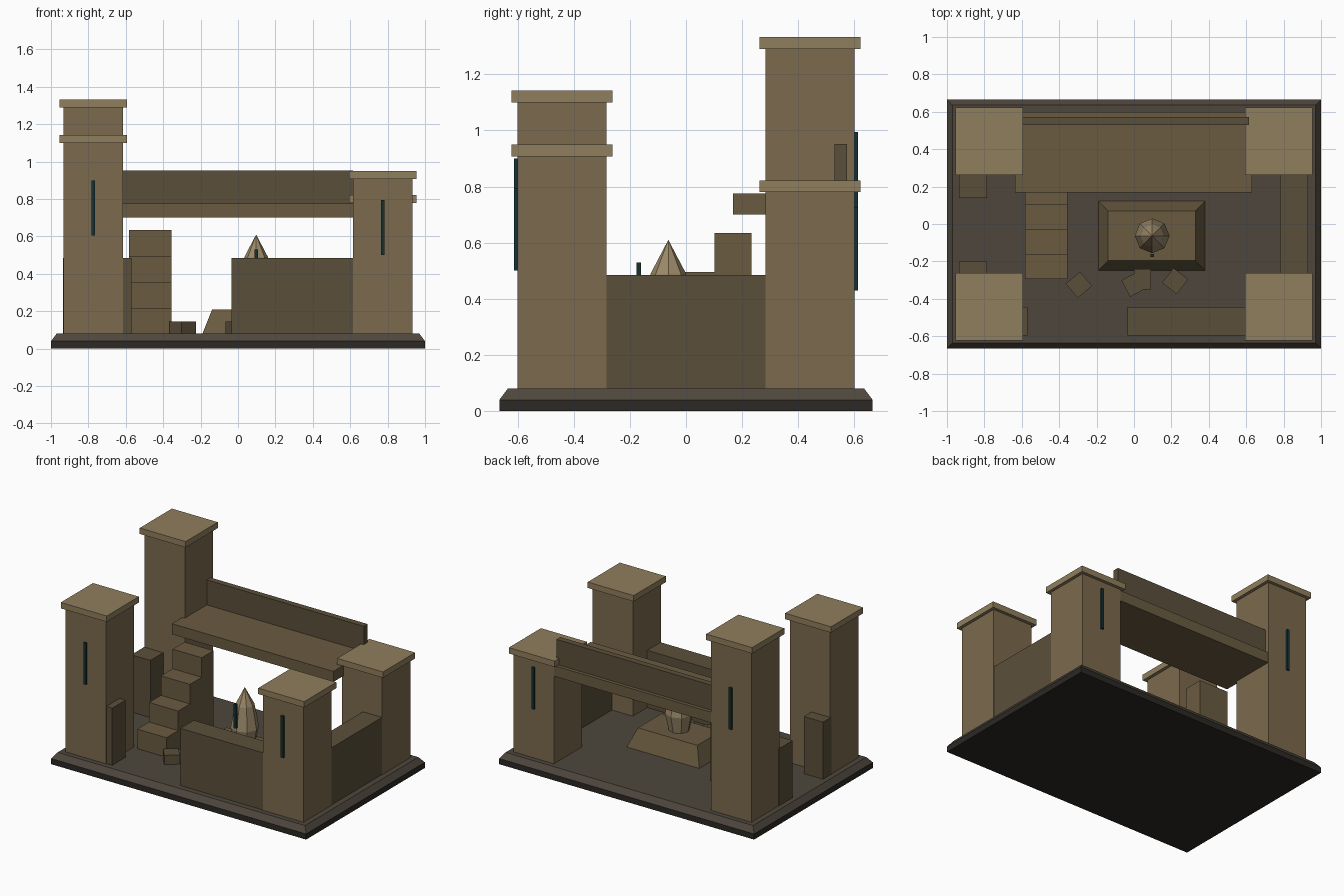
import bpy, bmesh, math

if "Cube" in bpy.data.objects:
    bpy.data.objects.remove(bpy.data.objects["Cube"])


def mat(name, r, g, b):
    m = bpy.data.materials.new(name)
    m.diffuse_color = (r, g, b, 1)
    m.use_nodes = True
    m.node_tree.nodes["Principled BSDF"].inputs["Base Color"].default_value = m.diffuse_color
    return m


STONE = mat("tower_stone", 0.20, 0.145, 0.075)
CAP = mat("cap_stone", 0.28, 0.21, 0.11)
BLOCK = mat("block_stone", 0.145, 0.105, 0.053)
WALL = mat("wall_stone", 0.105, 0.078, 0.043)
FLOOR = mat("floor_stone", 0.075, 0.062, 0.046)
DARK = mat("plinth_dark", 0.025, 0.022, 0.018)
TEAL = mat("slit_teal", 0.008, 0.03, 0.032)
CRYSTAL = mat("spire_stone", 0.33, 0.25, 0.14)


def finish(name, bm, material):
    bmesh.ops.recalc_face_normals(bm, faces=bm.faces[:])
    me = bpy.data.meshes.new(name)
    bm.to_mesh(me)
    bm.free()
    me.materials.append(material)
    ob = bpy.data.objects.new(name, me)
    bpy.context.collection.objects.link(ob)
    return ob


def box(name, x, y, z, material, inset=0.0, turn=0.0):
    """Box from (min, max) ranges; inset narrows the top, turn spins it about z."""
    bm = bmesh.new()
    bmesh.ops.create_cube(bm, size=1)
    for v in bm.verts:
        k = inset if v.co.z > 0 else 0
        v.co.x *= x[1] - x[0] - 2 * k
        v.co.y *= y[1] - y[0] - 2 * k
        v.co.z *= z[1] - z[0]
    ob = finish(name, bm, material)
    ob.location = (sum(x) / 2, sum(y) / 2, sum(z) / 2)
    ob.rotation_euler.z = math.radians(turn)
    return ob


def lathe(name, profile, sides, material):
    """Faceted solid from (radius, z) points; the last point is the apex."""
    bm = bmesh.new()
    rings = []
    for r, z in profile[:-1]:
        rings.append([bm.verts.new((r * math.cos(2 * math.pi * i / sides),
                                    r * math.sin(2 * math.pi * i / sides), z))
                      for i in range(sides)])
    tip = bm.verts.new((0, 0, profile[-1][1]))
    bm.faces.new(rings[0])
    for i in range(sides):
        j = (i + 1) % sides
        for a, b in zip(rings, rings[1:]):
            bm.faces.new((a[i], a[j], b[j], b[i]))
        bm.faces.new((rings[-1][i], rings[-1][j], tip))
    return finish(name, bm, material)


G = 0.08  # floor level

# Plinth with a chamfered upper course
box("plinth_lower", (-1, 1), (-0.665, 0.665), (0, 0.04), DARK)
box("plinth_floor", (-1, 1), (-0.665, 0.665), (0.04, G), FLOOR, inset=0.03)

# Corner towers: side signs, shaft top, slit bottom
towers = {
    "front_left": (-1, -1, 1.10, 0.605),
    "front_right": (1, -1, 0.907, 0.50),
    "back_left": (-1, 1, 1.29, 0.70),
    "back_right": (1, 1, 0.78, 0.43),
}
for name, (sx, sy, top, slit) in towers.items():
    cx, cy = sx * 0.774, sy * 0.442
    box(name + "_tower", (cx - 0.158, cx + 0.158), (cy - 0.158, cy + 0.158), (G, top), STONE)
    box(name + "_cap", (cx - 0.18, cx + 0.18), (cy - 0.18, cy + 0.18), (top, top + 0.042), CAP)
    fy = sy * 0.605
    box(name + "_slit", (cx - 0.01, cx + 0.01), (fy - 0.008, fy + 0.008), (slit, slit + 0.295), TEAL)

# Walls and broken wall stubs
W = (G, 0.485)
box("front_wall", (-0.035, 0.63), (-0.595, -0.445), W, WALL)
box("right_wall", (0.78, 0.93), (-0.295, 0.295), W, WALL)
box("front_wall_stub", (-0.63, -0.57), (-0.595, -0.445), W, WALL)
box("left_wall_stub_back", (-0.935, -0.785), (0.14, 0.295), W, WALL)
box("left_wall_stub_front", (-0.935, -0.785), (-0.295, -0.2), W, WALL)

# Raised walkway and its parapet
box("walkway", (-0.635, 0.63), (0.168, 0.598), (0.70, 0.775), BLOCK)
box("parapet", (-0.617, 0.615), (0.53, 0.573), (0.775, 0.952), WALL)

# Stairs
for i in range(4):
    y0 = -0.295 + 0.132 * i
    box("stair_%d" % (i + 1), (-0.583, -0.355), (y0, y0 + 0.132),
        (G, G + 0.1385 * (i + 1)), BLOCK)

# Altar with faceted spire and slit
box("altar", (-0.19, 0.38), (-0.248, 0.122), (G, 0.21), BLOCK, inset=0.052)
spire = lathe("spire", [(0.068, 0.21), (0.093, 0.33), (0.063, 0.49), (0, 0.61)], 8, CRYSTAL)
spire.location = (0.097, -0.063, 0)
box("spire_slit", (0.087, 0.107), (-0.176, -0.16), (0.36, 0.53), TEAL)

# Loose rubble
for i, (x, y, turn) in enumerate([(-0.295, -0.325, 40), (0.0, -0.322, 28), (0.22, -0.305, 52)]):
    box("rubble_%d" % (i + 1), (x - 0.05, x + 0.05), (y - 0.05, y + 0.05),
        (G, 0.146), WALL, turn=turn)
box("altar_step", (0.0, 0.09), (-0.35, -0.24), (G, 0.14), WALL)
